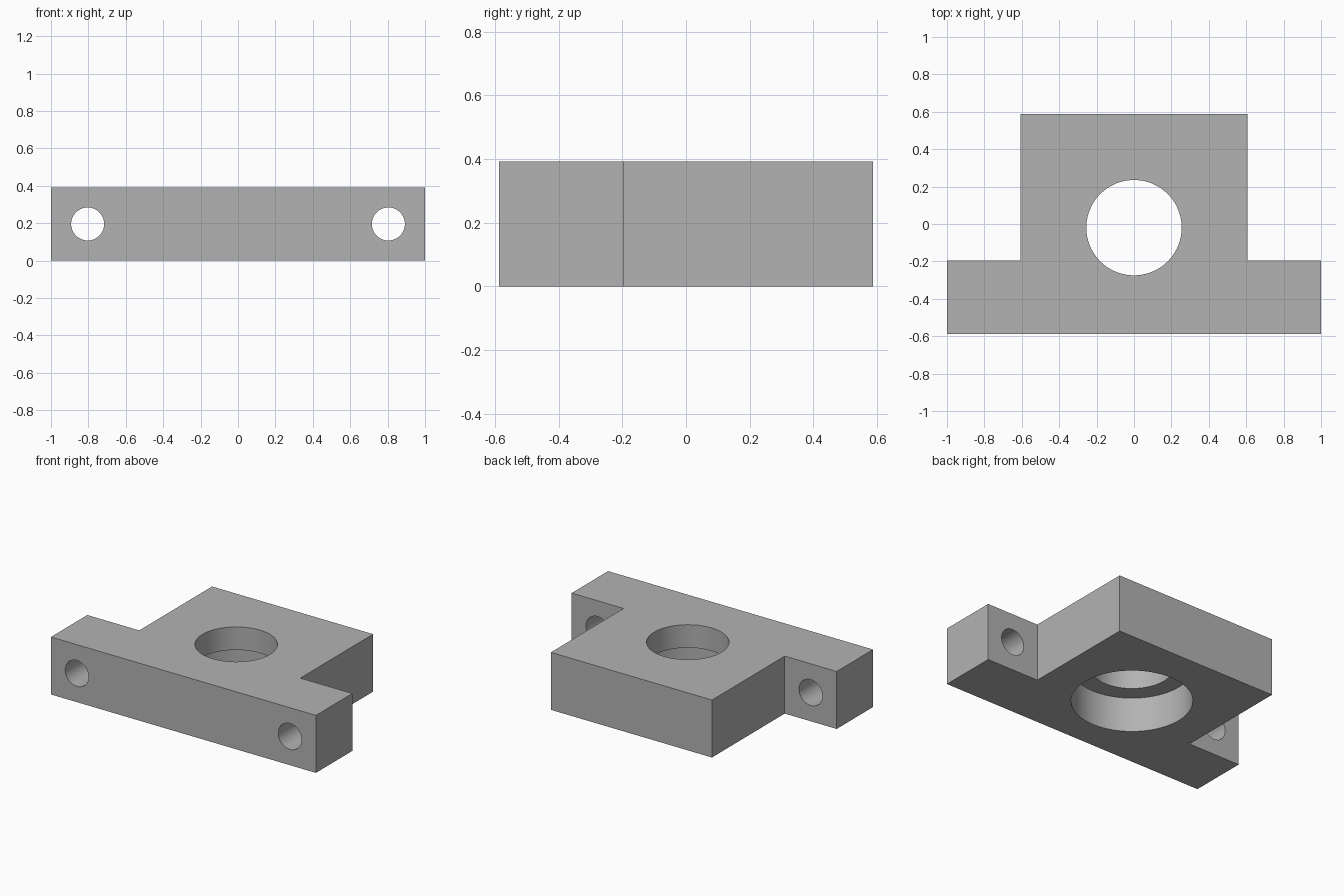
import bpy
import bmesh
import math

cube = bpy.data.objects.get("Cube")
if cube:
    bpy.data.objects.remove(cube, do_unlink=True)

U = 2 / 51                      # one design unit
THICK, HALF_DEPTH = 10 * U, 15 * U
BODY_X, FLANGE_X = 15.5 * U, 25.5 * U
FLANGE_Y = -HALF_DEPTH + 10 * U
BORE_Y = -0.5 * U

grey = bpy.data.materials.new("plain_grey")
grey.use_nodes = True
grey.diffuse_color = (0.45, 0.45, 0.45, 1)
grey.node_tree.nodes["Principled BSDF"].inputs["Base Color"].default_value = (0.45, 0.45, 0.45, 1)

# T-shaped block, extruded from its plan outline
half = [(FLANGE_X, -HALF_DEPTH), (FLANGE_X, FLANGE_Y), (BODY_X, FLANGE_Y), (BODY_X, HALF_DEPTH)]
outline = half + [(-x, y) for x, y in reversed(half)]
bm = bmesh.new()
base = bm.faces.new([bm.verts.new((x, y, 0)) for x, y in outline])
top = bmesh.ops.extrude_face_region(bm, geom=[base])["geom"]
bmesh.ops.translate(bm, vec=(0, 0, THICK), verts=[v for v in top if isinstance(v, bmesh.types.BMVert)])
bmesh.ops.recalc_face_normals(bm, faces=bm.faces)
mesh = bpy.data.meshes.new("mounting_block")
bm.to_mesh(mesh)
bm.free()
mesh.materials.append(grey)
block = bpy.data.objects.new("mounting_block", mesh)
bpy.context.collection.objects.link(block)


def drill(name, radius, length, location, rotation=(0, 0, 0)):
    """Cut a round hole through the block."""
    bpy.ops.mesh.primitive_cylinder_add(vertices=96, radius=radius, depth=length,
                                        location=location, rotation=rotation)
    cutter = bpy.context.object
    cutter.name = name
    cutter.hide_render = True
    cutter.data.materials.append(grey)
    bpy.ops.object.select_all(action="DESELECT")
    block.select_set(True)
    bpy.context.view_layer.objects.active = block
    mod = block.modifiers.new(name, "BOOLEAN")
    mod.operation = "DIFFERENCE"
    mod.solver = "EXACT"
    mod.object = cutter
    bpy.ops.object.modifier_apply(modifier=mod.name)
    bpy.data.objects.remove(cutter, do_unlink=True)


# Central bore, with a wider recess from the underside
drill("centre_bore", 6.5 * U, 2, (0, BORE_Y, 0))
drill("bottom_recess", 9.5 * U, 12 * U, (0, BORE_Y, 0))

# Screw holes through the two flange ears
for side in (-1, 1):
    drill("ear_hole", 2.25 * U, 20 * U, (side * 20.5 * U, -HALF_DEPTH + 5 * U, THICK / 2),
          (math.pi / 2, 0, 0))

bpy.ops.object.shade_smooth_by_angle(angle=math.radians(30))
